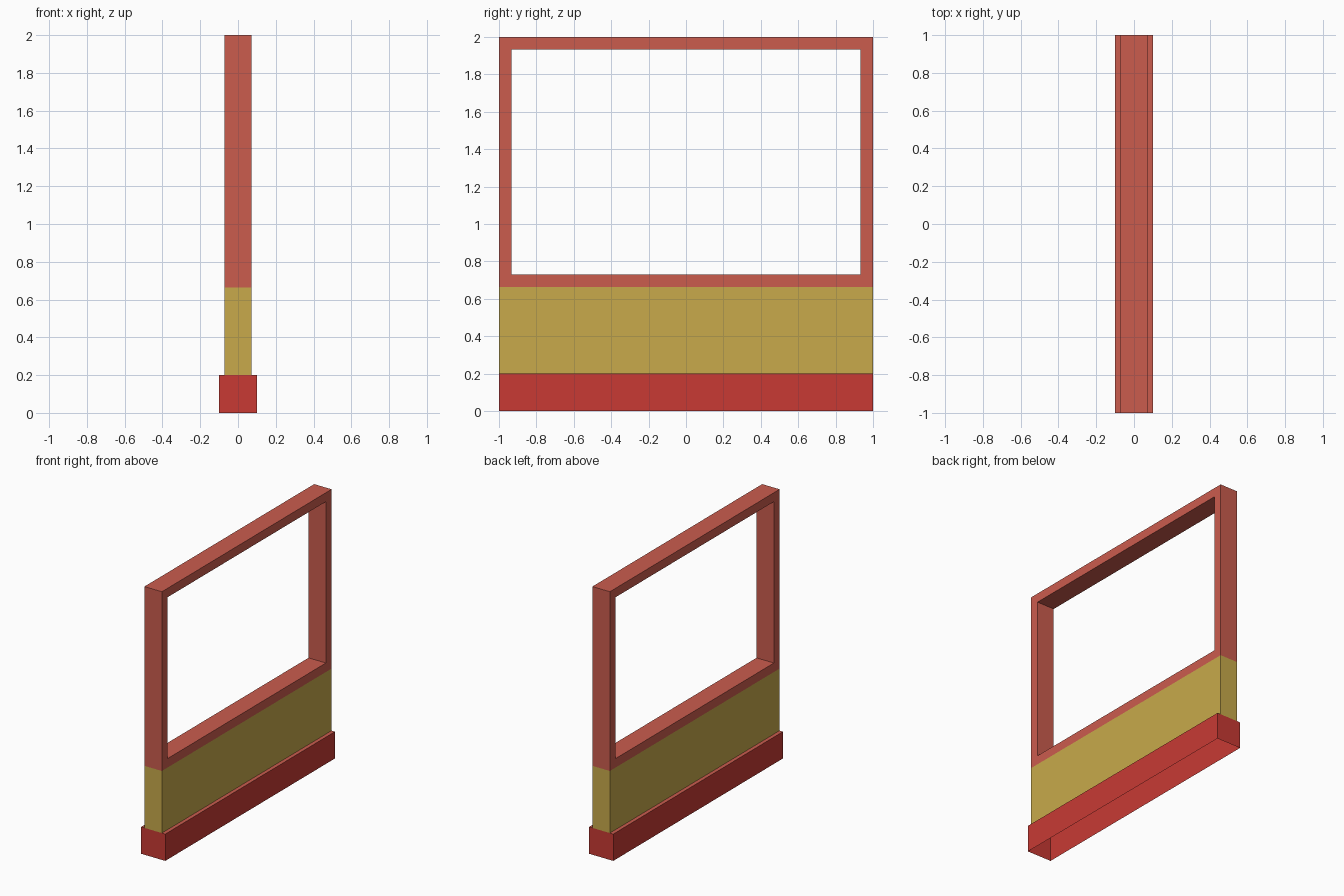
import bpy
import bmesh

if "Cube" in bpy.data.objects:
    bpy.data.objects.remove(bpy.data.objects["Cube"])


def material(name, rgb):
    m = bpy.data.materials.new(name)
    m.diffuse_color = (*rgb, 1.0)
    m.use_nodes = True
    m.node_tree.nodes["Principled BSDF"].inputs["Base Color"].default_value = m.diffuse_color
    return m


RED = material("deep red", (0.578, 0.042, 0.034))
SALMON = material("salmon red", (0.597, 0.107, 0.076))
YELLOW = material("mustard yellow", (0.578, 0.402, 0.070))

BASE_X, BODY_X, HALF_Y = 0.10, 0.072, 1.0
BASE_TOP, PANEL_TOP, TOP = 0.20, 0.663, 2.0
RAIL = 0.067


def finish(name, bm, mats):
    bmesh.ops.remove_doubles(bm, verts=bm.verts, dist=1e-5)
    mesh = bpy.data.meshes.new(name)
    bm.to_mesh(mesh)
    bm.free()
    for m in mats:
        mesh.materials.append(m)
    obj = bpy.data.objects.new(name, mesh)
    bpy.context.collection.objects.link(obj)
    return obj


def quad(bm, pts, mat=0):
    f = bm.faces.new([bm.verts.new(p) for p in pts])
    f.material_index = mat


def walls(bm, hx, z0, z1):
    """Four outward walls, open at the top and bottom."""
    c = [(-hx, -HALF_Y), (hx, -HALF_Y), (hx, HALF_Y), (-hx, HALF_Y)]
    for a, b in zip(c, c[1:] + c[:1]):
        quad(bm, [(*a, z0), (*b, z0), (*b, z1), (*a, z1)])


# Plinth: open underneath, with a salmon ledge along each long side
bm = bmesh.new()
walls(bm, BASE_X, 0.0, BASE_TOP)
for x0, x1 in ((-BASE_X, -BODY_X), (BODY_X, BASE_X)):
    quad(bm, [(x0, -HALF_Y, BASE_TOP), (x1, -HALF_Y, BASE_TOP),
              (x1, HALF_Y, BASE_TOP), (x0, HALF_Y, BASE_TOP)], 1)
finish("plinth", bm, [RED, SALMON])

# Lower panel
bm = bmesh.new()
walls(bm, BODY_X, BASE_TOP, PANEL_TOP)
finish("lower_panel", bm, [YELLOW])

# Window frame: rectangular ring, open where it joins the panel below
bm = bmesh.new()
iy = HALF_Y - RAIL
outer = [(-HALF_Y, PANEL_TOP), (HALF_Y, PANEL_TOP), (HALF_Y, TOP), (-HALF_Y, TOP)]
inner = [(-iy, PANEL_TOP + RAIL), (iy, PANEL_TOP + RAIL), (iy, TOP - RAIL), (-iy, TOP - RAIL)]
X = BODY_X
for i in range(4):
    j = (i + 1) % 4
    a, b, c, d = outer[i], outer[j], inner[j], inner[i]
    quad(bm, [(X, *a), (X, *b), (X, *c), (X, *d)])
    quad(bm, [(-X, *d), (-X, *c), (-X, *b), (-X, *a)])
    quad(bm, [(X, *d), (X, *c), (-X, *c), (-X, *d)])
    if i > 0:
        quad(bm, [(-X, *a), (-X, *b), (X, *b), (X, *a)])
finish("window_frame", bm, [SALMON])
